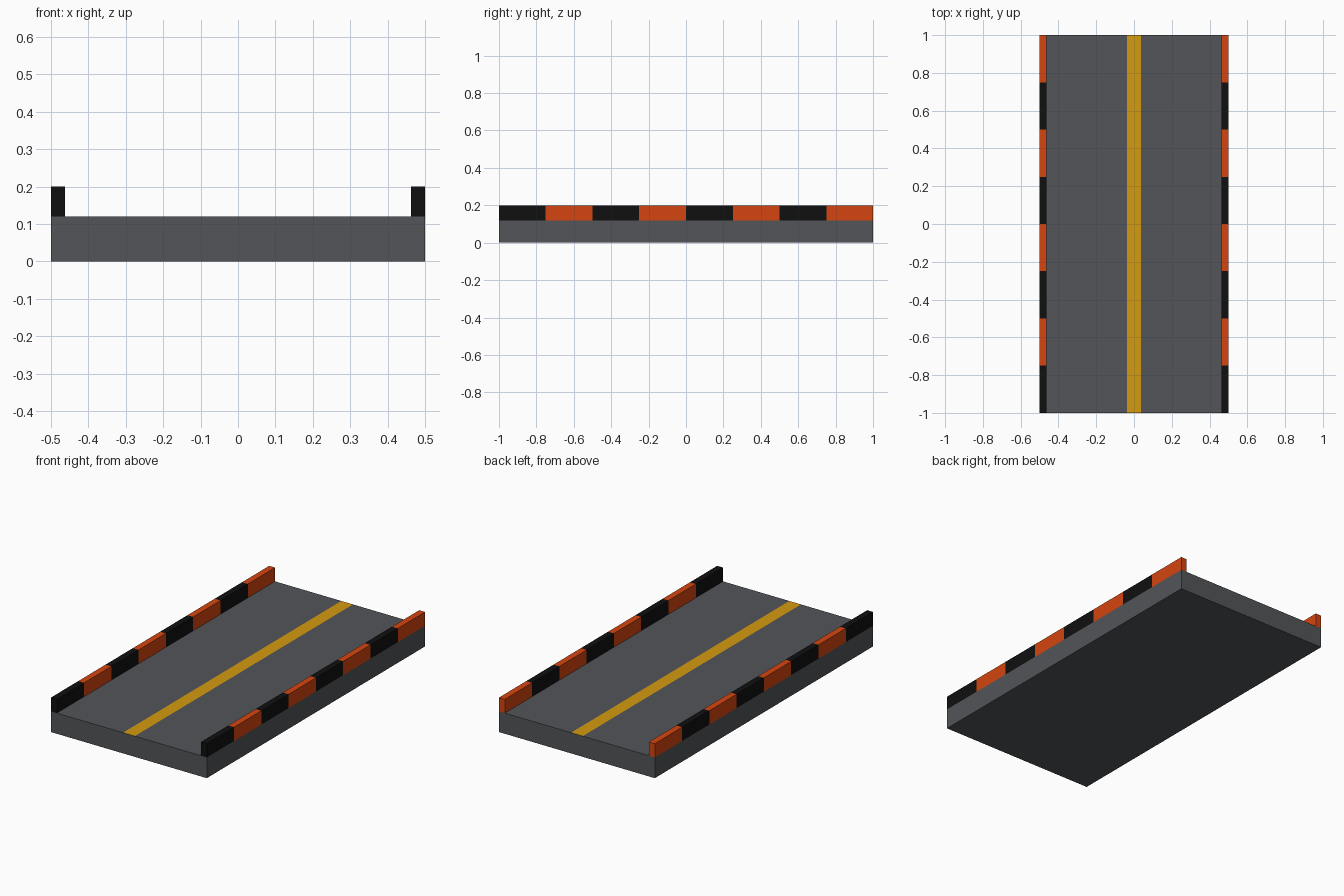
import bpy, bmesh

if "Cube" in bpy.data.objects:
    bpy.data.objects.remove(bpy.data.objects["Cube"])

DECK_H, KERB_TOP = 0.12, 0.20
KERB_W, LINE_HALF = 0.0375, 0.0375
SEGMENTS = 8


def material(name, rgb):
    m = bpy.data.materials.new(name)
    m.diffuse_color = (*rgb, 1.0)
    m.use_nodes = True
    m.node_tree.nodes["Principled BSDF"].inputs["Base Color"].default_value = m.diffuse_color
    return m


asphalt = material("asphalt grey", (0.084, 0.090, 0.099))
yellow = material("line yellow", (0.66, 0.325, 0.0056))
orange = material("kerb orange", (0.66, 0.060, 0.0052))
black = material("kerb black", (0.005, 0.005, 0.005))


def make_prism(name, profile, cuts, mats, rule):
    """Sweep an x/z profile along y through the given cuts; rule picks each face's material."""
    bm = bmesh.new()
    rings = [[bm.verts.new((x, y, z)) for x, z in profile] for y in cuts]
    n = len(profile)
    for a, b in zip(rings, rings[1:]):
        for i in range(n):
            j = (i + 1) % n
            bm.faces.new((a[i], a[j], b[j], b[i]))
    bm.faces.new(rings[0])
    bm.faces.new(rings[-1])
    bmesh.ops.recalc_face_normals(bm, faces=bm.faces)
    for f in bm.faces:
        f.material_index = rule(f)
    me = bpy.data.meshes.new(name)
    bm.to_mesh(me)
    bm.free()
    for m in mats:
        me.materials.append(m)
    ob = bpy.data.objects.new(name, me)
    bpy.context.collection.objects.link(ob)
    return ob


# Road slab, with the centre line as its own strip of the top face
slab = [(-0.5, 0), (0.5, 0), (0.5, DECK_H), (LINE_HALF, DECK_H),
        (-LINE_HALF, DECK_H), (-0.5, DECK_H)]


def slab_rule(f):
    c = f.calc_center_median()
    return int(f.normal.z > 0.9 and abs(c.x) < LINE_HALF)


make_prism("road_slab", slab, (-1, 1), (asphalt, yellow), slab_rule)

# Kerbs on both edges, alternating black and orange from the front
cuts = [-1 + 2 * i / SEGMENTS for i in range(SEGMENTS + 1)]


def kerb_rule(f):
    y = f.calc_center_median().y
    return min(int((y + 1) * SEGMENTS / 2), SEGMENTS - 1) % 2


for side, label in ((-1, "left"), (1, "right")):
    outer, inner = side * 0.5, side * (0.5 - KERB_W)
    kerb = [(inner, DECK_H), (outer, DECK_H), (outer, KERB_TOP), (inner, KERB_TOP)]
    make_prism(label + "_kerb", kerb, cuts, (black, orange), kerb_rule)
